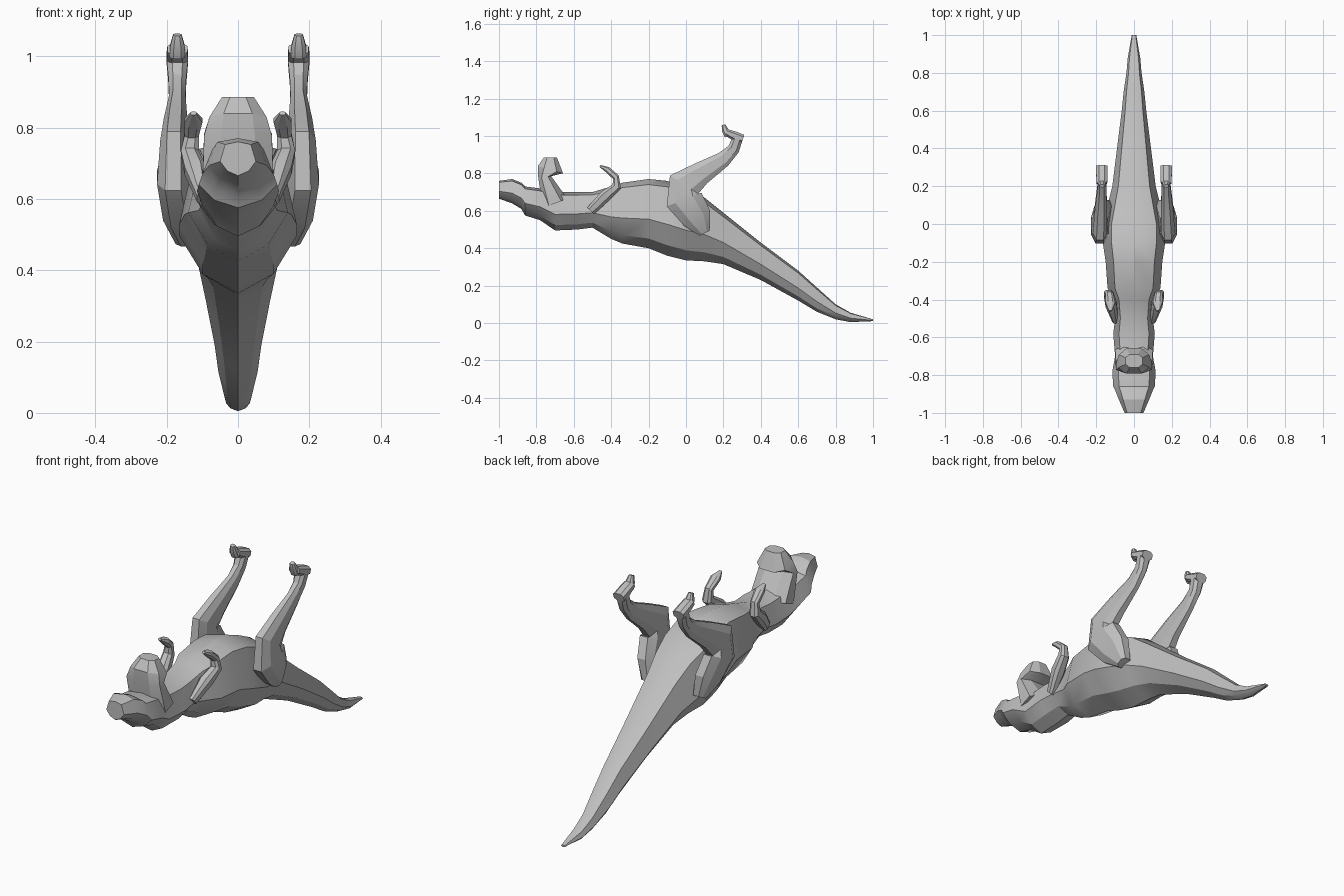
import bpy
import bmesh
from mathutils import Vector

cube = bpy.data.objects.get("Cube")
if cube:
    bpy.data.objects.remove(cube, do_unlink=True)

grey = bpy.data.materials.new("matte_grey")
grey.use_nodes = True
color = (0.52, 0.52, 0.52, 1)
grey.diffuse_color = color
grey.node_tree.nodes["Principled BSDF"].inputs["Base Color"].default_value = color


def skin(name, rings, mirrored=False, angle=0.4):
    """Join equal rings of points into a closed, flat-edged solid."""
    bm = bmesh.new()
    loops = [[bm.verts.new(p) for p in ring] for ring in rings]
    n = len(loops[0])
    for a, b in zip(loops, loops[1:]):
        for i in range(n):
            j = (i + 1) % n
            bm.faces.new((a[i], a[j], b[j], b[i]))
    bm.faces.new(loops[0])
    bm.faces.new(loops[-1])
    bmesh.ops.recalc_face_normals(bm, faces=bm.faces)
    mesh = bpy.data.meshes.new(name)
    bm.to_mesh(mesh)
    bm.free()
    mesh.materials.append(grey)
    obj = bpy.data.objects.new(name, mesh)
    bpy.context.collection.objects.link(obj)
    if mirrored:
        obj.modifiers.new("other_side", 'MIRROR')
    bpy.ops.object.select_all(action='DESELECT')
    obj.select_set(True)
    bpy.context.view_layer.objects.active = obj
    bpy.ops.object.shade_smooth_by_angle(angle=angle)
    return obj


# Bevelled square cross-section shared by limbs and jaw
BLOCK = [(1, .5), (.5, 1), (-.5, 1), (-1, .5),
         (-1, -.5), (-.5, -1), (.5, -1), (1, -.5)]


def limb(name, path, mirrored=True):
    """Path rows: x, y, z, half width in x, half depth across the path."""
    rings = []
    for i, (x, y, z, hx, hd) in enumerate(path):
        a = path[max(i - 1, 0)]
        b = path[min(i + 1, len(path) - 1)]
        across = Vector((0, b[2] - a[2], a[1] - b[1])).normalized()
        rings.append([Vector((x + u * hx, y, z)) + across * (v * hd)
                      for u, v in BLOCK])
    return skin(name, rings, mirrored)


# Body from snout to tail tip: y, back z, belly z, half width
BODY = [
    (-1.0, .665, .76, .05), (-.93, .64, .77, .08), (-.88, .61, .75, .10),
    (-.86, .575, .73, .11), (-.78, .55, .72, .115), (-.70, .495, .70, .10),
    (-.58, .50, .70, .11), (-.50, .51, .70, .10), (-.40, .45, .73, .11),
    (-.34, .425, .75, .14), (-.20, .40, .77, .15), (-.10, .36, .76, .165),
    (0, .335, .72, .165), (.10, .33, .67, .14), (.20, .315, .59, .115),
    (.40, .23, .43, .09), (.60, .12, .28, .065), (.70, .06, .19, .055),
    (.80, .02, .10, .04), (.88, .005, .055, .033), (1.0, .01, .02, .012),
]
# Half cross-section: share of width, share of height
HALF = [(0, 0), (.6, .14), (1, .42), (.72, .92), (0, 1)]
PROFILE = HALF + [(-u, v) for u, v in HALF[-2:0:-1]]
skin("body", [[(u * w, y, lo + v * (hi - lo)) for u, v in PROFILE]
              for y, lo, hi, w in BODY], angle=0.5)

# Open lower jaw with its chin
limb("lower_jaw", [
    (0, -.70, .64, .10, .07), (0, -.755, .78, .095, .035),
    (0, -.725, .82, .08, .07), (0, -.725, .885, .045, .035)], False)

# Hind legs, from hip over the knee to the ankle
limb("hind_leg", [
    (.145, .10, .48, .03, .03), (.165, .06, .56, .045, .08),
    (.182, -.01, .66, .045, .10), (.18, -.01, .74, .038, .09),
    (.175, .08, .80, .033, .062), (.17, .20, .875, .023, .042),
    (.17, .255, .93, .025, .032), (.17, .275, .985, .03, .028)])
limb("hind_foot", [
    (.17, .305, .985, .03, .022), (.17, .26, 1.0, .03, .025),
    (.17, .215, 1.02, .028, .018)])
limb("hind_claw", [
    (.17, .225, 1.0, .022, .018), (.17, .21, 1.03, .02, .018),
    (.17, .20, 1.06, .012, .01)])

# Small forelimbs with curled hands
limb("forelimb", [
    (.10, -.51, .60, .015, .025), (.12, -.43, .68, .03, .032),
    (.135, -.37, .73, .025, .025), (.13, -.375, .78, .02, .018),
    (.125, -.42, .82, .025, .016), (.125, -.46, .84, .008, .006)])
